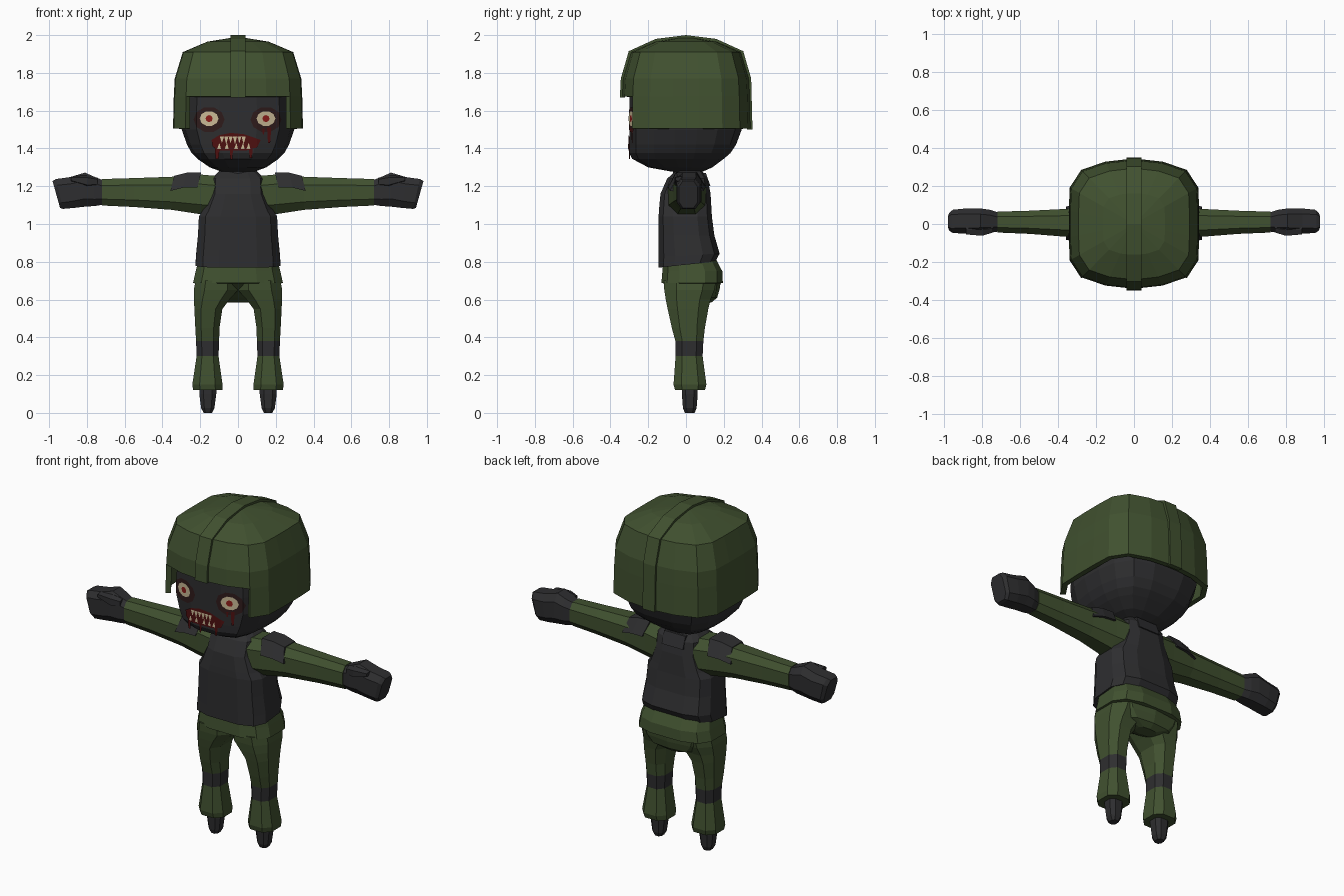
import bpy, bmesh, math
from mathutils import Vector

if "Cube" in bpy.data.objects:
    bpy.data.objects.remove(bpy.data.objects["Cube"])


def material(name, rgb):
    m = bpy.data.materials.new(name)
    m.diffuse_color = (*rgb, 1)
    m.use_nodes = True
    m.node_tree.nodes["Principled BSDF"].inputs["Base Color"].default_value = m.diffuse_color
    return m


GREEN = material("army green", (0.052, 0.082, 0.029))
DARK = material("charcoal", (0.027, 0.027, 0.029))
HALO = material("bruise", (0.028, 0.011, 0.011))
BLOOD = material("dried blood", (0.075, 0.005, 0.005))
RED = material("red", (0.26, 0.012, 0.01))
CREAM = material("bone", (0.58, 0.48, 0.30))


def finish(name, bm, mats, mirror=False):
    bmesh.ops.recalc_face_normals(bm, faces=bm.faces)
    me = bpy.data.meshes.new(name)
    bm.to_mesh(me)
    bm.free()
    ob = bpy.data.objects.new(name, me)
    bpy.context.collection.objects.link(ob)
    for m in mats:
        me.materials.append(m)
    if mirror:
        ob.modifiers.new("Mirror", 'MIRROR').use_clip = False
    return ob


def ring(axis, pos, a0, a1, b0, b1, n=10, p=0.7, tilt=0.0):
    """Rounded-box cross-section filling a0..a1 by b0..b1."""
    raw = []
    for i in range(n):
        t = math.tau * (i + 0.5) / n
        raw.append([math.copysign(abs(f) ** p, f) for f in (math.cos(t), math.sin(t))])
    ma, mb = max(r[0] for r in raw), max(r[1] for r in raw)
    out = []
    for ca, cb in raw:
        a = (a0 + a1) / 2 + ca / ma * (a1 - a0) / 2
        b = (b0 + b1) / 2 + cb / mb * (b1 - b0) / 2
        q = pos + tilt * cb / mb
        out.append((a, b, q) if axis == 'z' else (q, a, b))
    return out


def loft(name, rings, mats, mirror=False, caps=True, rule=None):
    bm = bmesh.new()
    vs = [[bm.verts.new(c) for c in r] for r in rings]
    n = len(vs[0])
    for lo, hi in zip(vs, vs[1:]):
        for i in range(n):
            bm.faces.new((lo[i], lo[(i + 1) % n], hi[(i + 1) % n], hi[i]))
    if caps:
        bm.faces.new(vs[0])
        bm.faces.new(vs[-1])
    if rule:
        for f in bm.faces:
            f.material_index = rule(f.calc_center_median())
    return finish(name, bm, mats, mirror)


def outline(quarter):
    """Complete a quarter outline (ordered from +x to +y) by symmetry."""
    half = quarter + [(-x, y) for x, y in reversed(quarter)]
    return half + [(-x, -y) for x, y in half]


# Head: flat front, rounded jaw
head_shape = outline([(.30, .06), (.28, .17), (.22, .265), (.10, .30)])
head_rings = []
for z, rx, yf, yb in [(1.278, .09, .08, .09), (1.30, .15, .20, .14), (1.345, .215, .285, .20),
                      (1.375, .245, .30, .235), (1.42, .27, .30, .265), (1.50, .298, .30, .295),
                      (1.60, .30, .30, .30), (1.72, .29, .30, .29)]:
    head_rings.append([(x / .3 * rx, y / .3 * (yf if y < 0 else yb), z) for x, y in head_shape])
loft("head", head_rings, [DARK])

# Helmet: shell with a face opening cut in its front
shell = outline([(.34, .07), (.335, .19), (.275, .282), (.15, .325), (.04, .337)])
bm = bmesh.new()
levels = [(1.505, 1.012), (1.675, 1.0), (1.77, .985), (1.91, .86), (1.965, .48), (1.985, .12)]
rows = [[bm.verts.new((x * s, y * s, z)) for x, y in shell] for z, s in levels]
n = len(shell)
for lo, hi in zip(rows, rows[1:]):
    for i in range(n):
        bm.faces.new((lo[i], lo[(i + 1) % n], hi[(i + 1) % n], hi[i]))
bm.faces.new(rows[-1])
bmesh.ops.delete(bm, geom=[f for f in bm.faces if f.calc_center_median().z < 1.66
                           and f.calc_center_median().y < -.27], context='FACES')
helmet = finish("helmet", bm, [GREEN])
solid = helmet.modifiers.new("Thickness", 'SOLIDIFY')
solid.thickness = 0.03
solid.offset = -1

# Raised strip running over the helmet
strip = []
for y, z in [(-.35, 1.67), (-.345, 1.77), (-.303, 1.915), (-.16, 1.98), (0, 2.0),
             (.16, 1.98), (.303, 1.915), (.345, 1.77), (.352, 1.50)]:
    yi, zi = y * .92, z - (.03 if z > 1.8 else 0)
    strip.append([(-.04, y, z), (.04, y, z), (.04, yi, zi), (-.04, yi, zi)])
loft("helmet_strip", strip, [GREEN])

# Face paint: thin plates bent to the front of the head


def face_y(x):
    x = abs(x)
    if x < .10:
        return -.30
    if x < .22:
        return -.30 + (x - .10) / .12 * .035
    return -.265 + (x - .22) / .06 * .095


def plate(name, polys, mat, lift):
    bm = bmesh.new()
    for poly in polys:
        bm.faces.new([bm.verts.new((x, 0, z)) for x, z in poly])
    for x in (-.22, -.10, .10, .22):
        bmesh.ops.bisect_plane(bm, geom=bm.verts[:] + bm.edges[:] + bm.faces[:],
                               plane_co=(x, 0, 0), plane_no=(1, 0, 0))
    for v in bm.verts:
        v.co.y = face_y(v.co.x) - lift
    bm.normal_update()
    ob = finish(name, bm, [mat])
    for p in ob.data.polygons:
        if p.normal.y > 0:
            p.flip()
    return ob


def blob(cx, cz, rx, rz, n=10):
    return [(cx + rx * math.cos(math.tau * i / n), cz + rz * math.sin(math.tau * i / n))
            for i in range(n)]


def drip(x, top, bottom, w):
    return [(x - w, top), (x - w * .6, bottom), (x + w * .5, bottom), (x + w, top)]


eyes = [(-.153, 1.558), (.148, 1.558)]
plate("eye_bruises", [blob(x, z - .005, .082, .068) for x, z in eyes], HALO, .002)
plate("eyeballs", [blob(x, z, .05, .04) for x, z in eyes], CREAM, .004)
plate("pupils", [blob(x, z, .019, .019, 8) for x, z in eyes], RED, .006)
plate("eye_drips", [drip(.165, 1.51, 1.43, .011), drip(.135, 1.505, 1.475, .006)], BLOOD, .004)
plate("mouth", [[(-.14, 1.445), (-.10, 1.47), (-.04, 1.482), (.03, 1.476), (.12, 1.445),
                 (.10, 1.405), (.04, 1.388), (-.10, 1.388), (-.135, 1.41)]], BLOOD, .004)
plate("mouth_drips", [drip(-.11, 1.41, 1.345, .014), drip(-.035, 1.40, 1.342, .009),
                      drip(.068, 1.41, 1.35, .011)], BLOOD, .003)
teeth = []
for i in range(6):
    x = -.085 + i * .023
    teeth.append([(x - .011, 1.463), (x, 1.428 - .006 * (i % 2)), (x + .011, 1.463)])
for x in (-.10, -.06, -.01, .025, .055):
    teeth.append([(x - .01, 1.398), (x + .01, 1.398), (x + .002, 1.43)])
plate("teeth", teeth, CREAM, .006)

# Neck, collar and vest
loft("neck", [ring('z', z, -r, r, -r, r + .02) for z, r in [(1.20, .08), (1.30, .065)]], [DARK])
vest = [(.785, .225, -.145, .155, .016), (.835, .222, -.145, .178, .008), (.94, .212, -.145, .15, 0),
        (1.04, .207, -.145, .137, 0), (1.075, .185, -.143, .135, 0), (1.16, .147, -.135, .13, 0),
        (1.24, .142, -.10, .115, 0), (1.28, .10, -.055, .085, 0)]
loft("vest", [ring('z', z, -r, r, y0, y1, 12, .6, t) for z, r, y0, y1, t in vest], [DARK])
loft("vest_back_flap", [ring('z', z, -.07, .07, y0, y1, 4, .6)
                        for z, y0, y1 in [(1.20, .08, .13), (1.27, .06, .105)]], [DARK])

# Shirt hem below the vest
loft("shirt_hem", [ring('z', z, -r, r, y0, y1, 12, .65) for z, r, y0, y1 in
                   [(.685, .225, -.115, .18), (.688, .238, -.13, .195), (.75, .224, -.125, .192),
                    (.83, .205, -.12, .15)]], [GREEN])

# Trouser seat and legs with dark knee bands
loft("trouser_seat", [ring('z', z, -r, r, y0, y1, 10, .7) for z, r, y0, y1 in
                      [(.585, .06, .06, .135), (.61, .15, .01, .165), (.655, .20, -.06, .178),
                       (.70, .22, -.115, .185)]], [GREEN])
leg = [(.12, .115, .205, -.035, .075), (.12, .083, .237, -.058, .10), (.15, .082, .242, -.066, .108),
       (.30, .103, .219, -.055, .088), (.38, .100, .222, -.056, .092), (.45, .098, .226, -.075, .10),
       (.55, .083, .231, -.097, .118), (.60, .045, .233, -.107, .13), (.65, .0, .234, -.115, .15),
       (.70, .0, .225, -.118, .16)]
loft("trouser_legs", [ring('z', z, x0, x1, y0, y1, 8, .75) for z, x0, x1, y0, y1 in leg],
     [GREEN, DARK], True, rule=lambda c: int(.30 < c.z < .38))

# Tapered boots
loft("boots", [ring('z', z, .16 - r, .16 + r, .02 - ry, .02 + ry, 8, .75) for z, r, ry in
               [(0.0, .022, .026), (.025, .035, .036), (.10, .045, .042), (.14, .045, .042)]],
     [DARK], True)

# Sleeves
arm = [(.12, -.095, .105, 1.045, 1.255), (.20, -.088, .095, 1.052, 1.262),
       (.35, -.068, .08, 1.075, 1.25), (.55, -.052, .07, 1.09, 1.243),
       (.72, -.045, .065, 1.098, 1.238)]
loft("sleeves", [ring('x', *a, 8, .75) for a in arm], [GREEN], True)

# Shoulder pads: angled caps over the sleeve tops
pads = []
for x, z, w in [(.195, 1.274, .098), (.27, 1.272, .094), (.338, 1.255, .084)]:
    pads.append([(x + .02, -w, z - .08), (x, -w * .55, z), (x, w * .6, z), (x + .02, w * 1.1, z - .08)])
loft("shoulder_pads", pads, [DARK], True)

# Gloved fists with thumbs
hand = [(.715, -.04, .06, 1.102, 1.232, 8, .75, 0), (.76, -.046, .075, 1.095, 1.25, 8, .7, 0),
        (.81, -.05, .082, 1.092, 1.272, 8, .7, 0), (.88, -.05, .082, 1.085, 1.248, 8, .65, .01),
        (.945, -.048, .075, 1.08, 1.238, 8, .6, .018), (.962, -.036, .06, 1.085, 1.228, 8, .6, .02)]
loft("hands", [ring('x', *h) for h in hand], [DARK], True)
thumb = [(.745, -.045, .0, 1.20, 1.245), (.80, -.062, .0, 1.195, 1.258), (.885, -.055, .0, 1.225, 1.252)]
loft("thumbs", [ring('x', *t, 6, .7) for t in thumb], [DARK], True)
